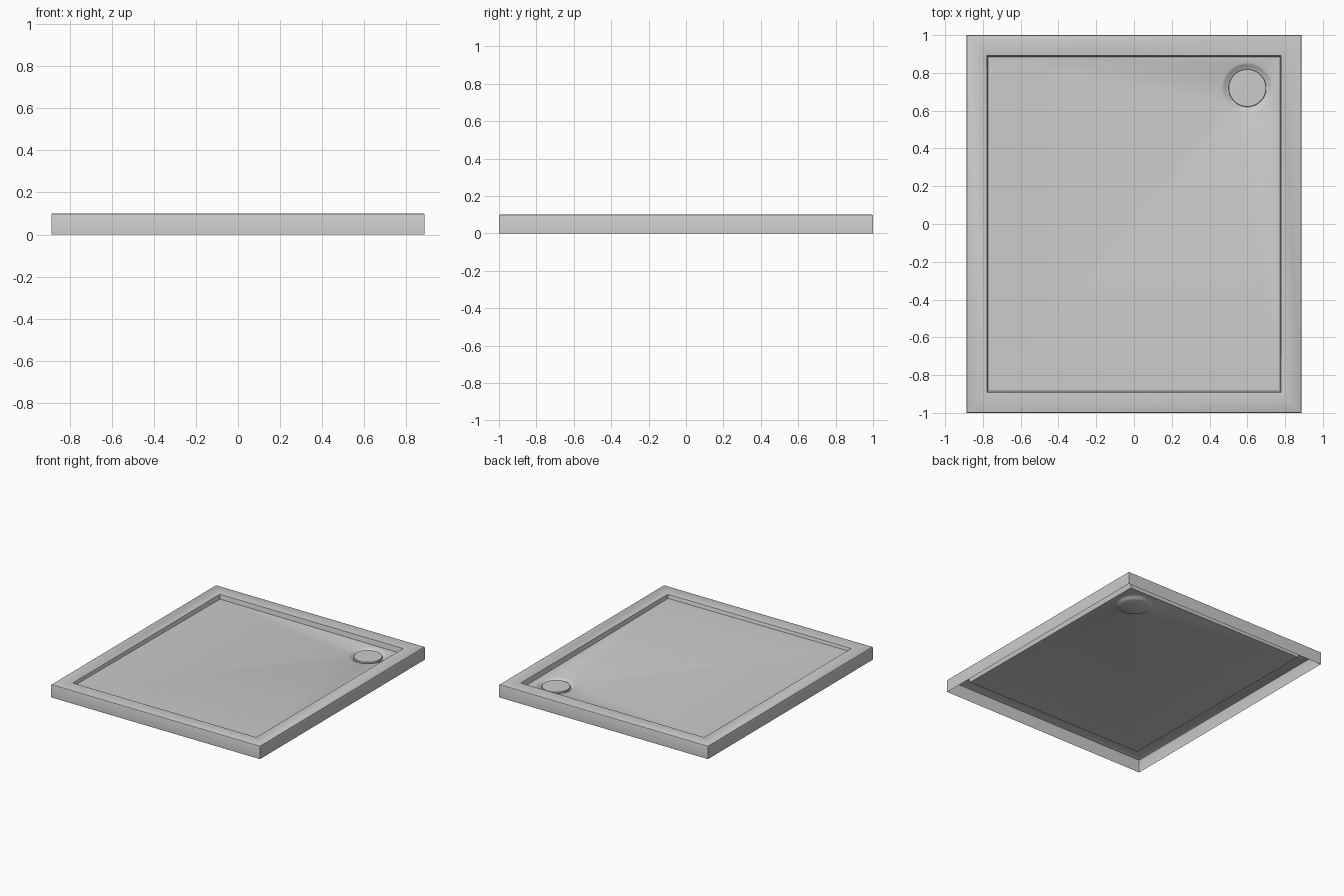
import bpy
import bmesh
import math

old = bpy.data.objects.get("Cube")
if old:
    bpy.data.objects.remove(old, do_unlink=True)

HALF_X, HALF_Y = 0.887, 1.0
DRAIN_X, DRAIN_Y = 0.6, 0.72
SIDES = 48

enamel = bpy.data.materials.new("light grey enamel")
enamel.use_nodes = True
colour = (0.6, 0.6, 0.585, 1)
enamel.diffuse_color = colour
enamel.node_tree.nodes["Principled BSDF"].inputs["Base Color"].default_value = colour


def floor_z(x, y):
    """Height of the floor, which falls gently towards the drain."""
    return 0.068 - 0.004 * x - 0.0065 * y


def rectangle(bm, inset, height):
    corners = [(-1, -1), (1, -1), (1, 1), (-1, 1)]
    ring = []
    for sx, sy in corners:
        x, y = sx * (HALF_X - inset), sy * (HALF_Y - inset)
        z = floor_z(x, y) if height is None else height
        ring.append(bm.verts.new((x, y, z)))
    return ring


def circle(bm, radius, height):
    """Ring round the drain; height may be a number or a function of x, y."""
    ring = []
    for i in range(SIDES):
        a = math.tau * i / SIDES
        x = DRAIN_X + radius * math.cos(a)
        y = DRAIN_Y + radius * math.sin(a)
        z = height(x, y) if callable(height) else height
        ring.append(bm.verts.new((x, y, z)))
    return ring


def join_rings(bm, rings):
    for a, b in zip(rings, rings[1:]):
        n = len(a)
        for i in range(n):
            j = (i + 1) % n
            bm.faces.new((a[i], a[j], b[j], b[i]))


def finish(bm, name):
    mesh = bpy.data.meshes.new(name)
    bm.to_mesh(mesh)
    bm.free()
    mesh.materials.append(enamel)
    obj = bpy.data.objects.new(name, mesh)
    bpy.context.collection.objects.link(obj)
    bpy.ops.object.select_all(action="DESELECT")
    obj.select_set(True)
    bpy.context.view_layer.objects.active = obj
    bpy.ops.object.shade_smooth_by_angle(angle=math.radians(35))
    return obj


# Tray shell: outer walls, rounded rim and recess sides, open underneath
bm = bmesh.new()
profile = [(0, 0), (0, 0.094), (0.002, 0.098), (0.006, 0.1),
           (0.105, 0.1), (0.108, 0.098), (0.115, None)]
rings = [rectangle(bm, inset, z) for inset, z in profile]
join_rings(bm, rings)

# Dimple around the drain, closed at the bottom
dimple = [circle(bm, 0.135, floor_z),
          circle(bm, 0.125, lambda x, y: floor_z(x, y) - 0.004),
          circle(bm, 0.112, 0.046),
          circle(bm, 0.102, 0.041)]
join_rings(bm, dimple)
bm.faces.new(dimple[-1])

# Sloping floor between the recess sides and the dimple
bm.edges.ensure_lookup_table()
border = []
for ring in (rings[-1], dimple[0]):
    for i, v in enumerate(ring):
        border.append(bm.edges.get((v, ring[(i + 1) % len(ring)])))
bmesh.ops.triangle_fill(bm, use_beauty=True, edges=border)
bmesh.ops.recalc_face_normals(bm, faces=bm.faces)
bm.normal_update()
if sum(f.normal.z * f.calc_area() for f in bm.faces) < 0:
    bmesh.ops.reverse_faces(bm, faces=bm.faces)
finish(bm, "shower_tray")

# Drain cap: a low disc with a softened edge
bm = bmesh.new()
cap = [circle(bm, r, z) for r, z in
       [(0.1, 0.042), (0.1, 0.055), (0.098, 0.057), (0.05, 0.058)]]
join_rings(bm, cap)
bm.faces.new(cap[-1])
bm.faces.new(list(reversed(cap[0])))
bmesh.ops.recalc_face_normals(bm, faces=bm.faces)
finish(bm, "drain_cap")
